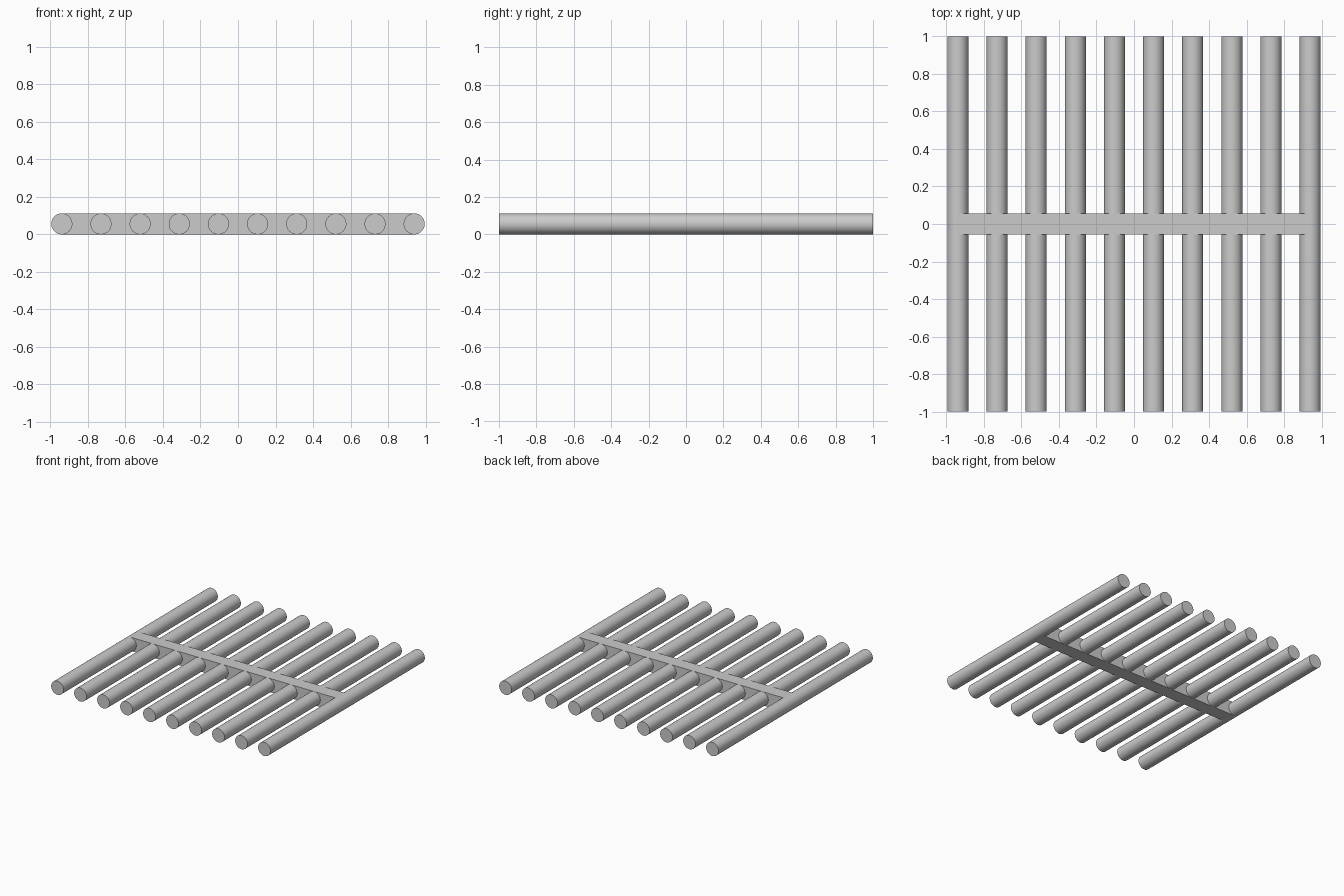
import bpy
from math import pi, radians

cube = bpy.data.objects.get("Cube")
if cube:
    bpy.data.objects.remove(cube, do_unlink=True)

RADIUS = 0.056
LENGTH = 2.0
COUNT = 10
REACH = 0.939  # centre of the outermost bars

grey = bpy.data.materials.new("plain grey")
grey.use_nodes = True
colour = (0.6, 0.6, 0.6, 1)
grey.diffuse_color = colour
grey.node_tree.nodes["Principled BSDF"].inputs["Base Color"].default_value = colour


def finish(name):
    obj = bpy.context.object
    obj.name = name
    obj.data.materials.append(grey)
    return obj


# Row of parallel round bars running front to back
for i in range(COUNT):
    x = -REACH + 2 * REACH * i / (COUNT - 1)
    bpy.ops.mesh.primitive_cylinder_add(
        vertices=48, radius=RADIUS, depth=LENGTH,
        location=(x, 0, RADIUS), rotation=(pi / 2, 0, 0))
    finish(f"round_bar_{i + 1}")
    bpy.ops.object.shade_smooth_by_angle(angle=radians(30))

# Square cross beam joining the bars, ending inside the outer two
bpy.ops.mesh.primitive_cube_add(size=1, location=(0, 0, RADIUS))
beam = finish("cross_beam")
beam.scale = (2 * REACH, 2 * RADIUS, 2 * RADIUS)
bpy.ops.object.transform_apply(location=False, rotation=False, scale=True)
